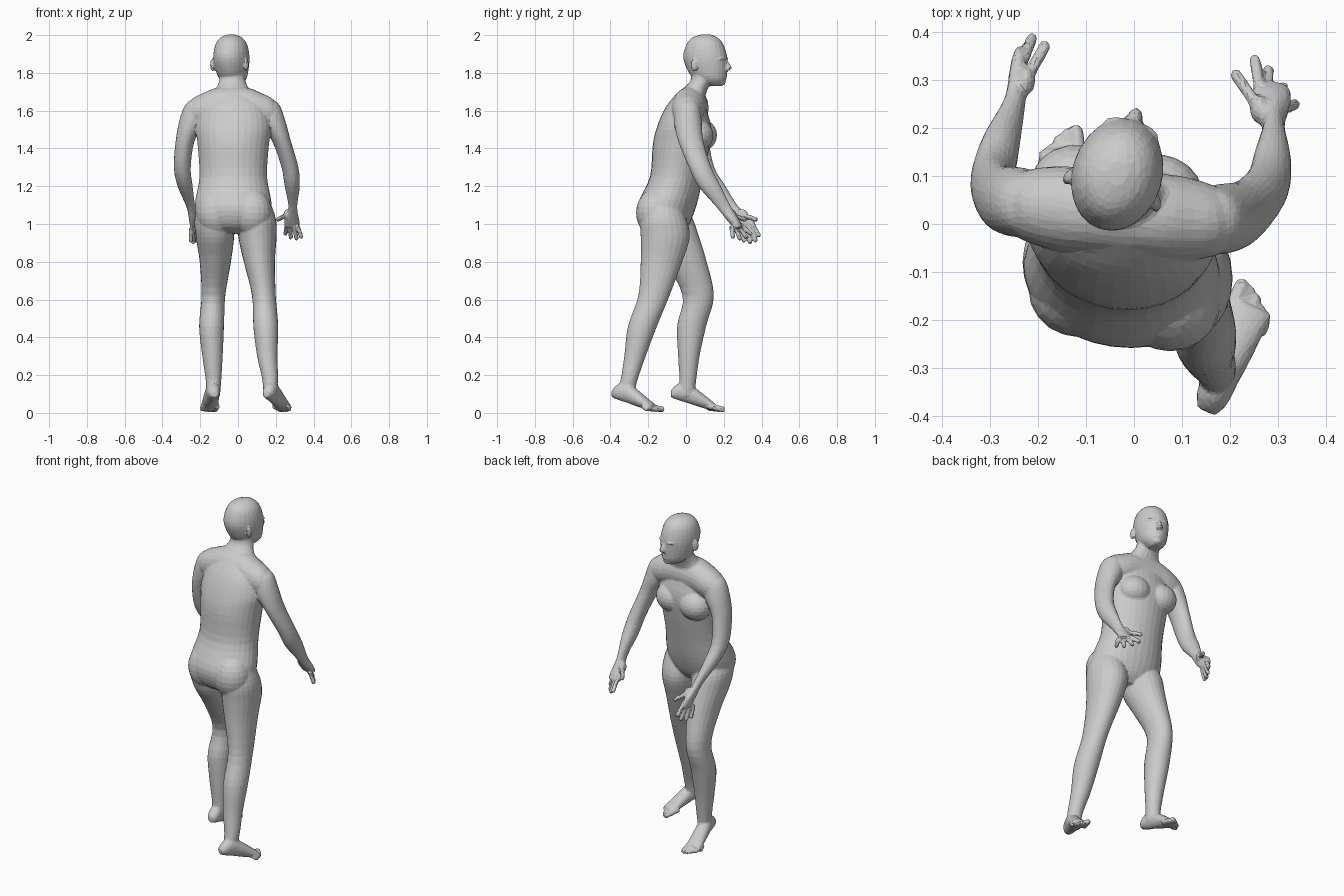
import bpy, bmesh, math
from mathutils import Vector, Matrix

cube = bpy.data.objects.get("Cube")
if cube:
    bpy.data.objects.remove(cube, do_unlink=True)

skin = bpy.data.materials.new("grey_skin")
skin.use_nodes = True
grey = (0.6, 0.6, 0.6, 1)
skin.diffuse_color = grey
skin.node_tree.nodes["Principled BSDF"].inputs["Base Color"].default_value = grey

bm = bmesh.new()
X_AXIS, Y_AXIS, Z_AXIS = Matrix.Identity(3)


def smooth_path(rows, steps=4):
    """Catmull-Rom interpolation between section rows."""
    rows = [Vector(row) for row in rows]
    padded = [rows[0], *rows, rows[-1]]
    path = []
    for before, start, end, after in zip(padded, padded[1:], padded[2:], padded[3:]):
        pull_start, pull_end = (end - before) / 2, (after - start) / 2
        for step in range(steps):
            t = step / steps
            ease = t * t * (3 - 2 * t)
            path.append(start.lerp(end, ease) + pull_start * t * (1 - t) ** 2
                        - pull_end * t * t * (1 - t))
    return path + [rows[-1]]


def loft(rows, across=X_AXIS, along=Y_AXIS, sides=24):
    """Closed skin over oval sections: x, y, z, radius across, radius along."""
    rings = []
    for x, y, z, wide, deep in smooth_path(rows):
        ring = []
        for k in range(sides):
            angle = math.tau * k / sides
            offset = across * wide * math.cos(angle) + along * deep * math.sin(angle)
            ring.append(bm.verts.new(Vector((x, y, z)) + offset))
        rings.append(ring)
    for low, high in zip(rings, rings[1:]):
        for k in range(sides):
            bm.faces.new((low[k - 1], low[k], high[k], high[k - 1]))
    bm.faces.new(rings[0])
    bm.faces.new(rings[-1])


def blob(centre, size, turn=0.0):
    """Oval lump, turned about the vertical."""
    matrix = (Matrix.Translation(centre) @ Matrix.Rotation(turn, 4, "Z")
              @ Matrix.Diagonal((*size, 1)))
    bmesh.ops.create_uvsphere(bm, u_segments=20, v_segments=12, radius=1, matrix=matrix)


def digit(base, tip, radius):
    """Finger or toe with a round end."""
    heading = (tip - base).normalized()
    across = heading.orthogonal().normalized()
    end = tip - heading * radius
    loft([(*base, radius, radius), (*end, radius, radius)], across, heading.cross(across), 10)
    blob(end, (radius, radius, radius))


def turned(angle):
    rotation = Matrix.Rotation(angle, 3, "Z")
    return rotation @ X_AXIS, rotation @ Y_AXIS


def limb(path, profile):
    """Limb through x, y points at the heights and radii of a shared profile."""
    loft([(*point, *section) for point, section in zip(path, profile)])


# torso: height, depth position, half width, half depth
trunk = ((0.95, -0.1, 0.09, 0.07), (1, -0.11, 0.18, 0.125), (1.1, -0.1, 0.205, 0.155),
         (1.25, -0.05, 0.18, 0.14), (1.42, -0.025, 0.19, 0.15), (1.52, -0.01, 0.2, 0.14),
         (1.62, 0, 0.17, 0.105), (1.7, 0.03, 0.12, 0.07))
loft([(-0.025, y, z, wide, deep) for z, y, wide, deep in trunk], *turned(-0.14), 32)

# shoulder girdle, from one shoulder to the other
girdle = ((0.24, 1.57, 0.03, 0.03), (0.215, 1.59, 0.065, 0.07), (0.15, 1.605, 0.085, 0.09),
          (0.07, 1.625, 0.09, 0.098))
mirrored = [(-reach, *rest) for reach, *rest in girdle] + list(reversed(girdle))
loft([(x - 0.03, 0.022 - x * 0.08, z, deep, tall) for x, z, deep, tall in mirrored], Y_AXIS, Z_AXIS)

# buttocks, chest and neck, level across the turned body
for side in (-1, 1):
    blob((-0.02 + side * 0.095, -0.15 - side * 0.015, 1.06), (0.105, 0.1, 0.125))
    blob((-0.035 + side * 0.085, 0.07 - side * 0.01, 1.47), (0.095, 0.085, 0.085), -0.14)
loft([(-0.03, 0.03, 1.67, 0.14, 0.07), (-0.03, 0.05, 1.715, 0.09, 0.065),
      (-0.03, 0.08, 1.76, 0.069, 0.056), (-0.03, 0.09, 1.82, 0.064, 0.056)])

# arms: shoulder, upper arm, elbow, wrist, palm
arm = ((1.66, 0.03, 0.03), (1.63, 0.06, 0.06), (1.55, 0.07, 0.073), (1.44, 0.05, 0.067),
       (1.3, 0.045, 0.06), (1.2, 0.04, 0.06), (1.09, 0.023, 0.04))
limb(((-0.21, 0.04), (-0.22, 0.04), (-0.24, 0.045), (-0.28, 0.055), (-0.295, 0.09),
      (-0.28, 0.15), (-0.25, 0.24), (-0.24, 0.305), (-0.238, 0.33)),
     (*arm, (1.02, 0.019, 0.055), (0.98, 0.015, 0.04)))
limb(((0.15, 0.01), (0.16, 0.01), (0.18, 0.01), (0.23, 0.025), (0.275, 0.075),
      (0.287, 0.125), (0.29, 0.2), (0.285, 0.25), (0.287, 0.275)),
     (*arm, (1.02, 0.04, 0.033), (0.98, 0.04, 0.024)))

# hands: first and last knuckle, first and last fingertip, thumb base and tip
left_hand = ((-0.228, 0.345, 1.01), (-0.25, 0.285, 0.98), (-0.21, 0.392, 0.93), (-0.25, 0.31, 0.9),
             (-0.24, 0.27, 1.06), (-0.18, 0.38, 1.02))
right_hand = ((0.26, 0.285, 1), (0.315, 0.24, 0.99), (0.25, 0.35, 0.94), (0.338, 0.25, 0.92),
              (0.28, 0.21, 1.06), (0.205, 0.32, 1.02))
for hand in (left_hand, right_hand):
    first, last, first_tip, last_tip, thumb, thumb_tip = map(Vector, hand)
    digit(thumb, thumb_tip, 0.013)
    blob(thumb.lerp(thumb_tip, 0.25), (0.02, 0.03, 0.03))
    for finger in range(4):
        base, tip = first.lerp(last, finger / 3), first_tip.lerp(last_tip, finger / 3)
        reach = 0.25 * math.sin(math.pi * finger / 3)
        digit(base, tip + (tip - base) * reach, 0.0125)

# legs: hip, thigh, knee, calf, ankle
leg = ((1.14, 0.06, 0.07), (1.03, 0.1, 0.12), (0.93, 0.101, 0.13), (0.8, 0.083, 0.11),
       (0.62, 0.063, 0.083), (0.46, 0.066, 0.077), (0.3, 0.054, 0.057), (0.18, 0.042, 0.045),
       (0.09, 0.035, 0.045))
limb(((-0.13, -0.1), (-0.13, -0.085), (-0.122, -0.06), (-0.12, 0), (-0.13, 0.065),
      (-0.14, 0.03), (-0.135, 0.015), (-0.13, 0.01), (-0.13, 0)), leg)
limb(((0.1, -0.12), (0.1, -0.12), (0.103, -0.11), (0.113, -0.13), (0.137, -0.17),
      (0.147, -0.23), (0.155, -0.27), (0.17, -0.3), (0.17, -0.32)), leg)

# feet: distance from heel, height, half width, half height
foot = ((0, 0.1, 0.02, 0.018), (0.03, 0.11, 0.034, 0.04), (0.08, 0.11, 0.037, 0.055),
        (0.14, 0.08, 0.042, 0.045), (0.24, 0.026, 0.046, 0.02))
for heel, angle, outer in (((-0.125, -0.08, 0), 0.12, -1), ((0.15, -0.39, 0), -0.41, 1)):
    across, ahead = turned(angle)
    heel = Vector(heel)
    loft([(*(heel + ahead * far + Z_AXIS * high), wide, tall)
          for far, high, wide, tall in foot], across, Z_AXIS)
    for toe in range(5):
        radius = 0.012 if toe else 0.016
        start = heel + across * outer * (0.019 * toe - 0.037)
        reach = 0.285 - 0.003 * toe * (toe + 1)
        digit(start + ahead * 0.19 + Z_AXIS * 0.036, start + ahead * reach + Z_AXIS * radius, radius)

# head: height, shift forward, half width, half depth
look = -0.3
across, ahead = turned(look)


def on_head(side, forward, height):
    return Vector((-0.034, 0.105, height)) + across * side + ahead * forward


skull = ((2.003, 0, 0.02, 0.025), (1.987, -0.005, 0.056, 0.068), (1.95, -0.005, 0.083, 0.1),
         (1.88, -0.003, 0.094, 0.119), (1.8, 0.012, 0.082, 0.103), (1.76, 0.03, 0.064, 0.078),
         (1.73, 0.05, 0.028, 0.035))
loft([(*on_head(0, shift, z), wide, deep) for z, shift, wide, deep in skull], across, ahead)

# nose, lips and chin
loft([(*on_head(0, 0.105, 1.87), 0.01, 0.012), (*on_head(0, 0.122, 1.828), 0.016, 0.022),
      (*on_head(0, 0.112, 1.812), 0.018, 0.016)], across, ahead, 12)
for height in (1.771, 1.785):
    blob(on_head(0, 0.1, height), (0.024, 0.016, 0.007), look)
blob(on_head(0, 0.086, 1.75), (0.028, 0.022, 0.018), look)

# brows, eyes and ears
for side in (-1, 1):
    blob(on_head(side * 0.033, 0.094, 1.875), (0.03, 0.02, 0.008), look - side * 0.3)
    blob(on_head(side * 0.033, 0.092, 1.851), (0.017, 0.015, 0.009), look - side * 0.3)
    blob(on_head(side * 0.094, -0.035, 1.842), (0.011, 0.02, 0.034), look + side * 0.35)

# fuse everything into one faceted skin
bmesh.ops.recalc_face_normals(bm, faces=bm.faces)
mesh = bpy.data.meshes.new("body")
bm.to_mesh(mesh)
bm.free()
mesh.materials.append(skin)
body = bpy.data.objects.new("body", mesh)
bpy.context.collection.objects.link(body)
fuse = body.modifiers.new("fuse", "REMESH")
fuse.mode, fuse.voxel_size = "VOXEL", 0.0055
soften = body.modifiers.new("soften", "SMOOTH")
soften.factor, soften.iterations = 0.5, 8
facet = body.modifiers.new("facet", "DECIMATE")
facet.ratio = 0.06
